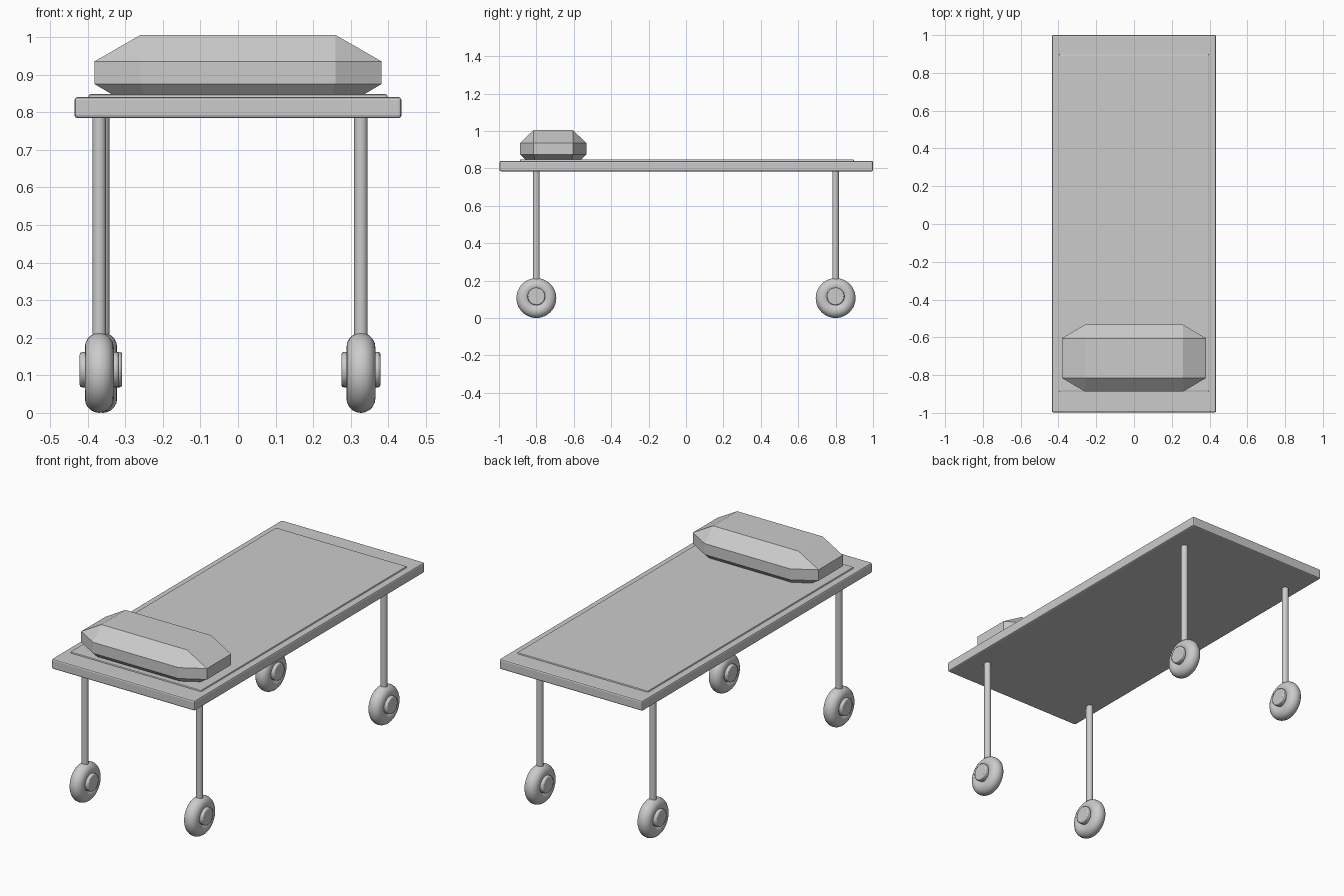
import bpy, bmesh, math
from mathutils import Vector

if "Cube" in bpy.data.objects:
    bpy.data.objects.remove(bpy.data.objects["Cube"])


def bevel(ob, width, segments=2):
    m = ob.modifiers.new("bevel", 'BEVEL')
    m.width, m.segments, m.limit_method = width, segments, 'ANGLE'


def smooth(ob):
    bpy.ops.object.select_all(action='DESELECT')
    ob.select_set(True)
    bpy.context.view_layer.objects.active = ob
    bpy.ops.object.shade_smooth_by_angle(angle=math.radians(35))


def box(name, lo, hi, width):
    lo, hi = Vector(lo), Vector(hi)
    bpy.ops.mesh.primitive_cube_add(size=1, location=(lo + hi) / 2)
    ob = bpy.context.object
    ob.name = name
    ob.scale = hi - lo
    bpy.ops.object.transform_apply(location=False, rotation=False, scale=True)
    bevel(ob, width)
    return ob


def cylinder(name, radius, depth, location, rotation=(0, 0, 0)):
    bpy.ops.mesh.primitive_cylinder_add(vertices=32, radius=radius, depth=depth,
                                        location=location, rotation=rotation)
    ob = bpy.context.object
    ob.name = name
    smooth(ob)
    return ob


# Bed frame and thin mattress
box("bed_frame", (-0.435, -0.997, 0.784), (0.435, 1.0, 0.84), 0.008)
box("mattress", (-0.398, -0.888, 0.82), (0.398, 0.898, 0.848), 0.006)

# Faceted pillow: hull of a top rectangle, octagonal band and smaller octagonal base
bm = bmesh.new()
rings = [
    (1.005, [(0.26, 0.105)]),
    (0.935, [(0.382, 0.105), (0.26, 0.177)]),
    (0.875, [(0.382, 0.105), (0.26, 0.177)]),
    (0.847, [(0.335, 0.10), (0.25, 0.15)]),
]
for z, corners in rings:
    for x, y in corners:
        for sx in (-1, 1):
            for sy in (-1, 1):
                bm.verts.new((sx * x, sy * y, z))
bmesh.ops.convex_hull(bm, input=bm.verts[:])
bmesh.ops.dissolve_limit(bm, angle_limit=0.01, verts=bm.verts[:], edges=bm.edges[:])
bmesh.ops.recalc_face_normals(bm, faces=bm.faces[:])
mesh = bpy.data.meshes.new("pillow")
bm.to_mesh(mesh)
bm.free()
pillow = bpy.data.objects.new("pillow", mesh)
pillow.location = (0, -0.71, 0)
bpy.context.collection.objects.link(pillow)

# Four legs, each with a round tyre and a hub
sideways = (0, math.pi / 2, 0)
for name, x, y in (("front_left", -0.369, -0.80), ("front_right", 0.327, -0.80),
                   ("back_left", -0.36, 0.80), ("back_right", 0.327, 0.80)):
    cylinder(name + "_leg", 0.018, 0.66, (x, y, 0.46))
    bpy.ops.mesh.primitive_torus_add(major_radius=0.068, minor_radius=0.0385,
                                     major_segments=48, minor_segments=20,
                                     location=(x, y, 0.1065), rotation=sideways)
    tyre = bpy.context.object
    tyre.name = name + "_tyre"
    smooth(tyre)
    hub = cylinder(name + "_hub", 0.047, 0.104, (x, y, 0.115), sideways)
    bevel(hub, 0.006)
